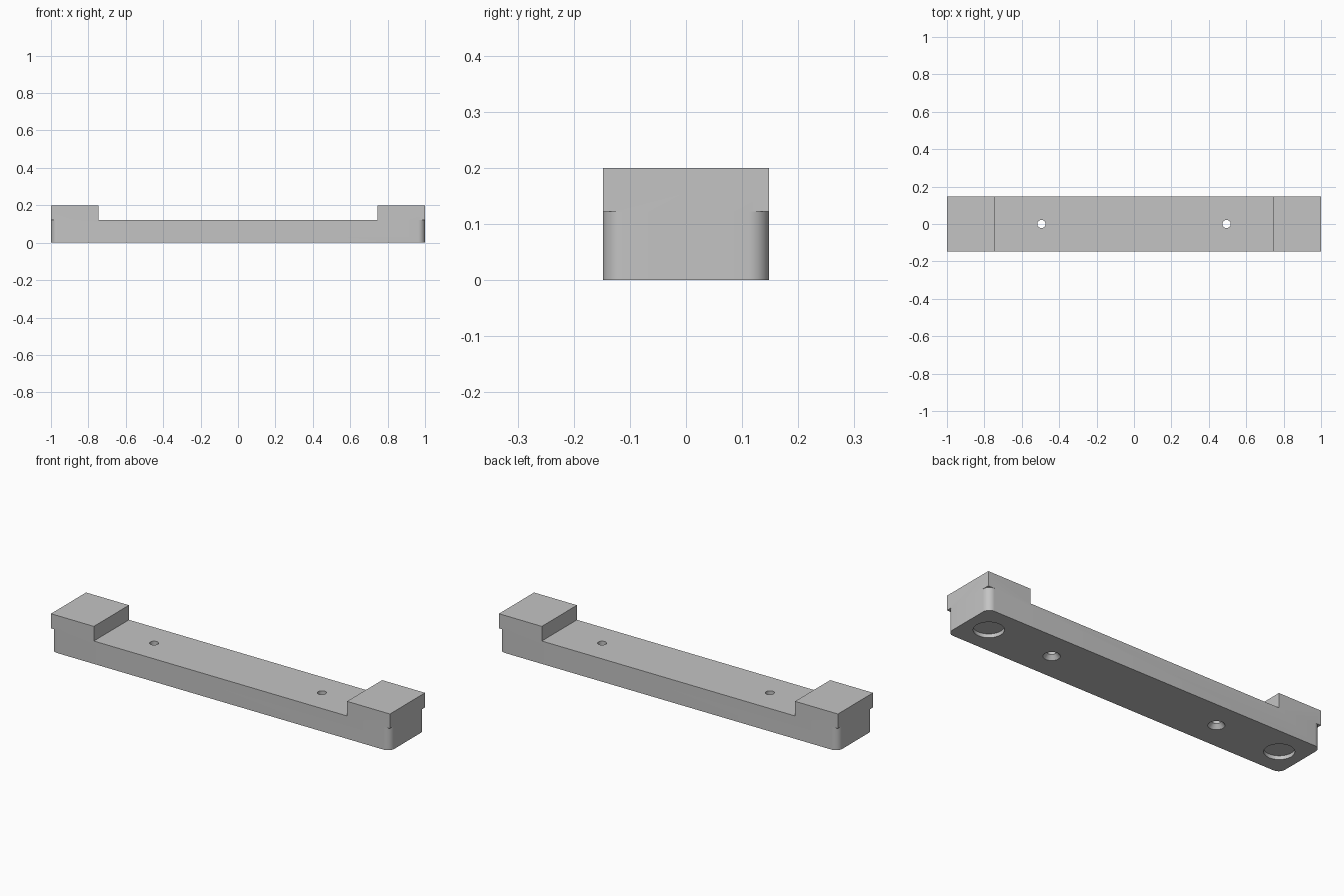
import bpy
import bmesh
from math import sin, cos, pi, radians

cube = bpy.data.objects.get("Cube")
if cube:
    bpy.data.objects.remove(cube, do_unlink=True)

HALF_WIDTH = 0.148
HEIGHT = 0.2
SHELF = 0.122
BLOCK_INNER = 0.747
CORNER = 0.037


def skin(bm, rings):
    """Join equal-length rings of points into one closed solid."""
    loops = [[bm.verts.new(p) for p in ring] for ring in rings]
    n = len(loops[0])
    bm.faces.new(loops[0][::-1])
    bm.faces.new(loops[-1])
    for a, b in zip(loops, loops[1:]):
        for i in range(n):
            j = (i + 1) % n
            bm.faces.new((a[i], a[j], b[j], b[i]))


def drill(bm, x, profile, sides=40):
    """Turned cutter from (radius, height) pairs."""
    skin(bm, [[(x + r * cos(2 * pi * i / sides), r * sin(2 * pi * i / sides), z)
               for i in range(sides)] for r, z in profile])


def finish(bm, name):
    bmesh.ops.recalc_face_normals(bm, faces=bm.faces)
    mesh = bpy.data.meshes.new(name)
    bm.to_mesh(mesh)
    bm.free()
    obj = bpy.data.objects.new(name, mesh)
    bpy.context.collection.objects.link(obj)
    return obj


# Bar with a raised block at each end
right_half = [(1, 0), (1, HEIGHT), (BLOCK_INNER, HEIGHT), (BLOCK_INNER, SHELF)]
outline = right_half + [(-x, z) for x, z in reversed(right_half)]
bm = bmesh.new()
skin(bm, [[(x, y, z) for x, z in outline] for y in (-HALF_WIDTH, HALF_WIDTH)])
bar = finish(bm, "mounting_bar")

# Cutters: rounded lower corners, countersunk screw holes, round pockets below
bm = bmesh.new()
cx, cy = 1 - CORNER, HALF_WIDTH - CORNER
arc = [(cx + CORNER * cos(a), cy + CORNER * sin(a))
       for a in (pi / 2 * i / 12 for i in range(13))]
corner = arc + [(cx, HALF_WIDTH + 0.1), (1.1, HALF_WIDTH + 0.1), (1.1, cy)]
for sx in (-1, 1):
    for sy in (-1, 1):
        skin(bm, [[(sx * x, sy * y, z) for x, y in corner] for z in (-0.1, SHELF)])
    drill(bm, sx * 0.495, [(0.04, -0.1), (0.04, 0), (0.022, 0.022), (0.022, 0.3)])
    drill(bm, sx * 0.873, [(0.072, -0.1), (0.072, 0.02)])
cutter = finish(bm, "cutter")
cutter.hide_render = True

bpy.ops.object.select_all(action='DESELECT')
bpy.context.view_layer.objects.active = bar
bar.select_set(True)
mod = bar.modifiers.new("cuts", 'BOOLEAN')
mod.operation = 'DIFFERENCE'
mod.solver = 'EXACT'
mod.object = cutter
bpy.ops.object.modifier_apply(modifier=mod.name)
bpy.data.objects.remove(cutter, do_unlink=True)

# Plain grey finish
grey = bpy.data.materials.new("plain_grey")
grey.use_nodes = True
colour = (0.55, 0.55, 0.55, 1)
grey.diffuse_color = colour
grey.node_tree.nodes["Principled BSDF"].inputs["Base Color"].default_value = colour
bar.data.materials.clear()
bar.data.materials.append(grey)

bpy.ops.object.shade_smooth_by_angle(angle=radians(30))
